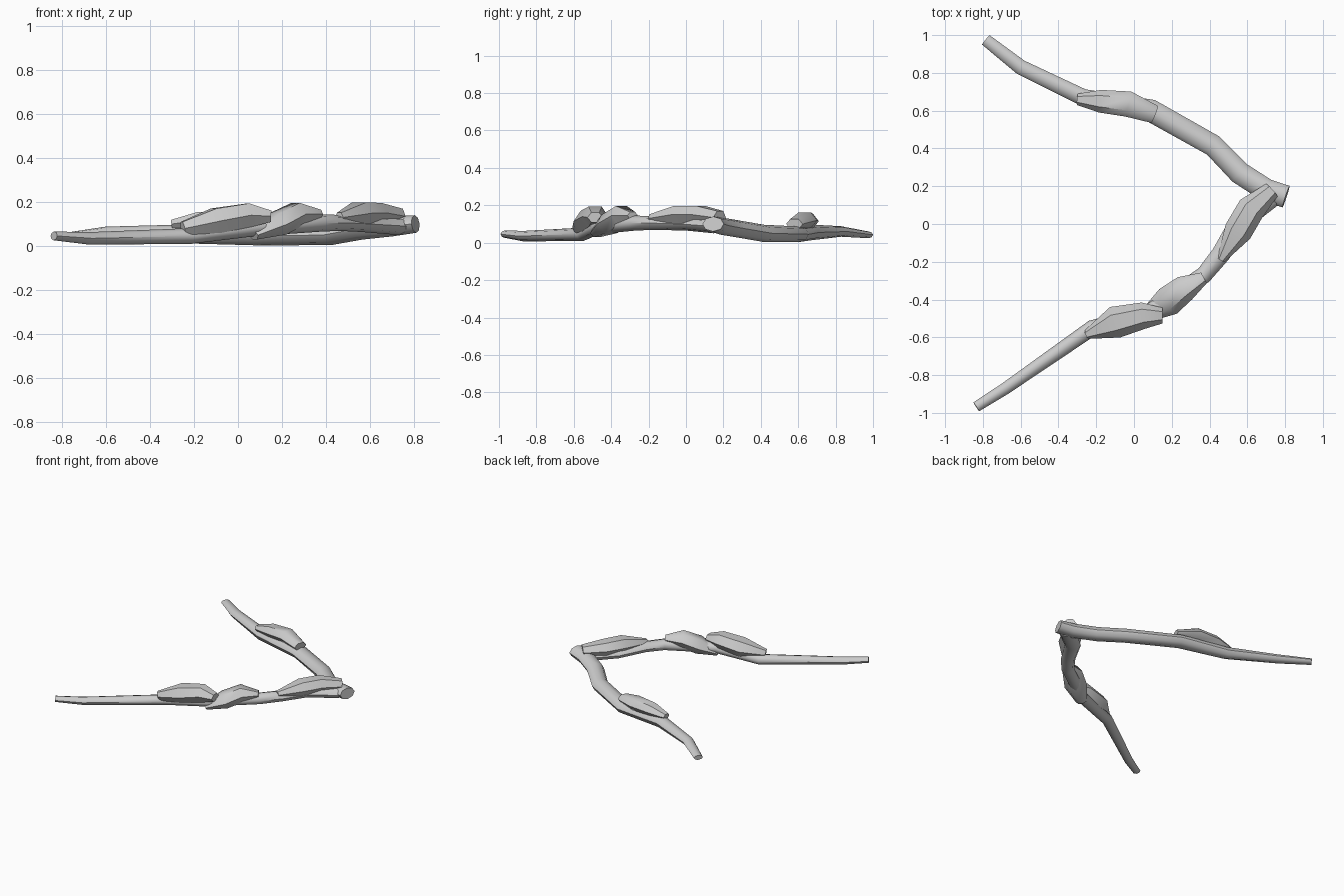
import bpy, bmesh, math
from mathutils import Vector


def tube(name, pts, sides=6):
    """Capped tube; each point is (x, y, z, half width, half height)."""
    bm = bmesh.new()
    centres = [Vector(p[:3]) for p in pts]
    rings = []
    for i, p in enumerate(pts):
        a = centres[max(i - 1, 0)]
        b = centres[min(i + 1, len(pts) - 1)]
        t = (b - a).normalized()
        side = t.cross(Vector((0, 0, 1))).normalized()
        up = side.cross(t)
        ring = []
        for k in range(sides):
            ang = 2 * math.pi * k / sides
            ring.append(bm.verts.new(centres[i] + side * p[3] * math.cos(ang)
                                     + up * p[4] * math.sin(ang)))
        rings.append(ring)
    for r, s in zip(rings, rings[1:]):
        for k in range(sides):
            j = (k + 1) % sides
            bm.faces.new((r[k], r[j], s[j], s[k]))
    bm.faces.new(rings[0])
    bm.faces.new(rings[-1])
    bmesh.ops.recalc_face_normals(bm, faces=bm.faces)
    mesh = bpy.data.meshes.new(name)
    bm.to_mesh(mesh)
    bm.free()
    ob = bpy.data.objects.new(name, mesh)
    bpy.context.collection.objects.link(ob)
    bpy.context.view_layer.objects.active = ob
    ob.select_set(True)
    bpy.ops.object.shade_smooth_by_angle(angle=math.radians(50))
    ob.select_set(False)
    return ob


# Two branches meeting at the right-hand corner
tube("back_branch", [
    (-0.785, 0.975, 0.042, 0.032, 0.018), (-0.60, 0.83, 0.06, 0.04, 0.028),
    (-0.27, 0.67, 0.055, 0.045, 0.042), (0.09, 0.60, 0.045, 0.06, 0.042),
    (0.42, 0.415, 0.05, 0.058, 0.046), (0.56, 0.27, 0.075, 0.06, 0.046),
    (0.70, 0.18, 0.09, 0.06, 0.046), (0.805, 0.145, 0.10, 0.06, 0.04)], 8)
tube("front_branch", [
    (-0.835, -0.968, 0.046, 0.028, 0.02), (-0.68, -0.87, 0.035, 0.032, 0.028),
    (-0.22, -0.55, 0.045, 0.042, 0.036), (0.08, -0.47, 0.085, 0.045, 0.04),
    (0.37, -0.27, 0.105, 0.045, 0.04), (0.46, -0.16, 0.105, 0.05, 0.036),
    (0.56, 0.01, 0.10, 0.055, 0.036), (0.73, 0.15, 0.09, 0.06, 0.04)], 8)

# Lumps resting on the branches
tube("front_lump_outer", [
    (-0.25, -0.585, 0.08, 0.025, 0.035), (-0.10, -0.52, 0.115, 0.085, 0.065),
    (0.05, -0.485, 0.14, 0.07, 0.062), (0.15, -0.485, 0.135, 0.042, 0.03)])
tube("front_lump_middle", [
    (0.07, -0.48, 0.05, 0.04, 0.025), (0.18, -0.41, 0.10, 0.08, 0.06),
    (0.27, -0.34, 0.145, 0.07, 0.06), (0.37, -0.285, 0.145, 0.032, 0.022)])
tube("front_lump_inner", [
    (0.46, -0.19, 0.13, 0.022, 0.025), (0.55, -0.04, 0.15, 0.075, 0.055),
    (0.62, 0.08, 0.15, 0.075, 0.053), (0.73, 0.18, 0.135, 0.045, 0.04)])
tube("back_lump", [
    (-0.30, 0.66, 0.10, 0.03, 0.022), (-0.18, 0.65, 0.115, 0.06, 0.045),
    (-0.03, 0.635, 0.12, 0.068, 0.048), (0.11, 0.58, 0.10, 0.048, 0.03)])
